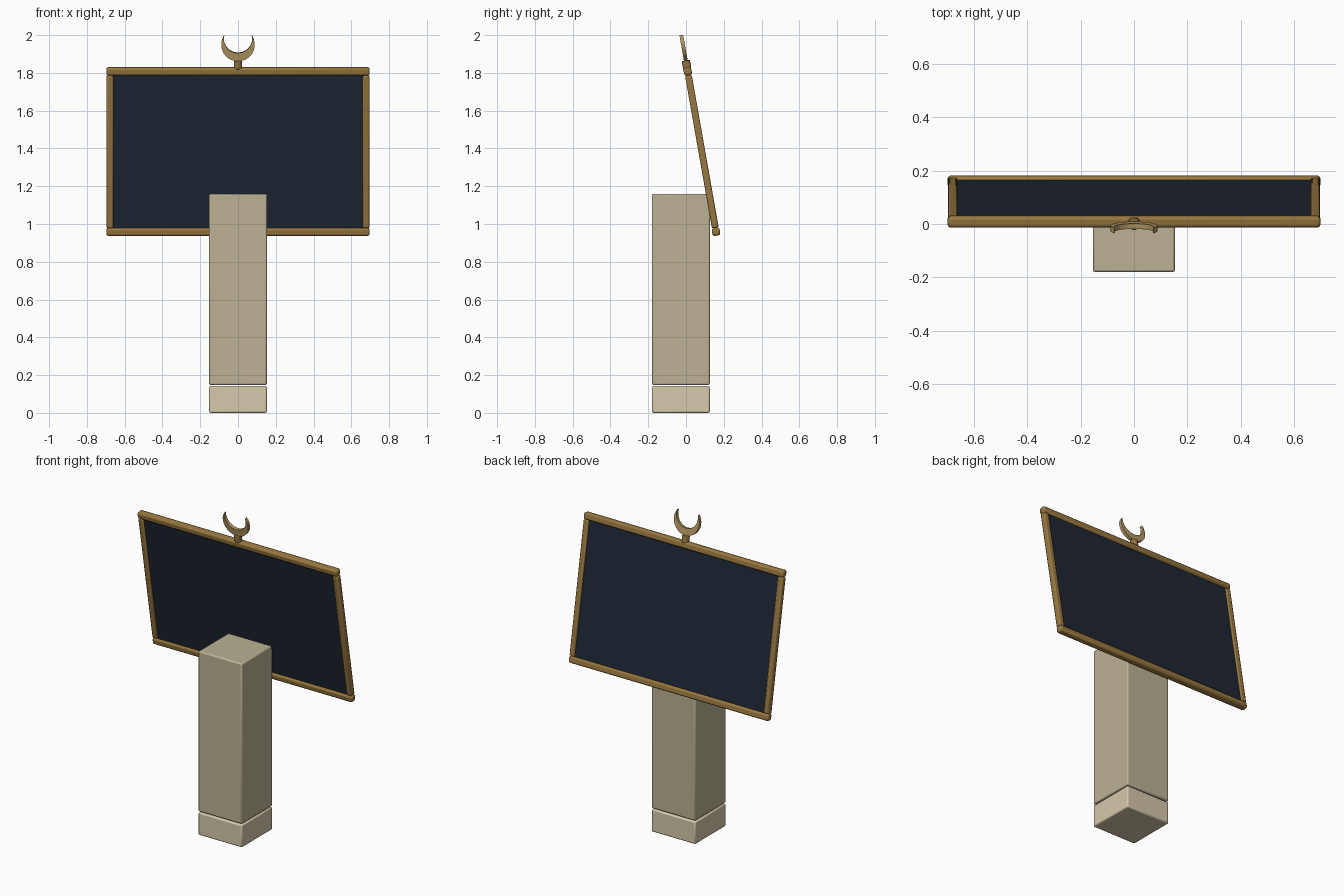
import bpy, bmesh, math
from mathutils import Matrix, Vector

if "Cube" in bpy.data.objects:
    bpy.data.objects.remove(bpy.data.objects["Cube"])


def material(name, rgb):
    m = bpy.data.materials.new(name)
    m.diffuse_color = (*[(c / 255) ** 2.2 for c in rgb], 1)
    m.use_nodes = True
    m.node_tree.nodes["Principled BSDF"].inputs["Base Color"].default_value = m.diffuse_color
    return m


STONE = material("stone", (186, 176, 147))
PALE = material("pale_stone", (212, 200, 170))
GOLD = material("wood_gold", (150, 118, 66))
BRASS = material("brass", (178, 150, 98))
DARK = material("dark_panel", (36, 43, 54))

# Tilted frame of the sign: origin on the top rail, leaning 10 degrees
TILT = Matrix.Translation((0, 0.009, 1.808)) @ Matrix.Rotation(math.radians(10), 4, 'X')


def finish(name, bm, mat, matrix, bevel, segments=2):
    bmesh.ops.recalc_face_normals(bm, faces=bm.faces)
    me = bpy.data.meshes.new(name)
    bm.to_mesh(me)
    bm.free()
    me.materials.append(mat)
    ob = bpy.data.objects.new(name, me)
    bpy.context.collection.objects.link(ob)
    ob.matrix_world = matrix
    if bevel:
        b = ob.modifiers.new("bevel", 'BEVEL')
        b.width, b.segments = bevel, segments
        b.limit_method = 'ANGLE'
    bpy.ops.object.select_all(action='DESELECT')
    ob.select_set(True)
    bpy.context.view_layer.objects.active = ob
    bpy.ops.object.shade_smooth_by_angle(angle=math.radians(35))
    return ob


def box(name, lo, hi, mat, bevel=0.0, matrix=Matrix()):
    lo, hi = Vector(lo), Vector(hi)
    bm = bmesh.new()
    bmesh.ops.create_cube(bm, size=1)
    for v in bm.verts:
        v.co = (lo + hi) / 2 + v.co * (hi - lo)
    return finish(name, bm, mat, matrix, bevel)


# Pedestal
box("base_block", (-0.153, -0.18, 0), (0.153, 0.126, 0.142), PALE, 0.008)
box("pillar", (-0.153, -0.18, 0.148), (0.153, 0.126, 1.16), STONE, 0.008)

# Sign panel and frame
H = 0.862
box("panel", (-0.675, -0.009, -H), (0.675, 0.009, 0), DARK, 0, TILT)
for name, z in (("top_rail", 0), ("bottom_rail", -H)):
    box(name, (-0.697, -0.021, z - 0.021), (0.697, 0.021, z + 0.021), GOLD, 0.011, TILT)
for name, s in (("left_stile", -1), ("right_stile", 1)):
    box(name, (s * 0.678 - 0.018, -0.018, -H + 0.021), (s * 0.678 + 0.018, 0.018, -0.021),
        GOLD, 0.008, TILT)

# Neck under the crescent
bm = bmesh.new()
bmesh.ops.create_cone(bm, cap_ends=True, segments=20, radius1=0.022, radius2=0.022, depth=0.045,
                      matrix=Matrix.Translation((0, 0, 0.036)))
finish("crescent_neck", bm, GOLD, TILT, 0.003)

# Crescent: outer arc about one centre, inner arc about a higher one
N, R, CZ = 32, 0.088, 0.144
r, cz = 0.075, 0.175
a_out = math.acos(-0.051 / R)
a_in = math.acos(-0.020 / r)
bm = bmesh.new()
rows = []
for i in range(N + 1):
    t = 2 * i / N - 1
    row = []
    for rad, c, a in ((R, CZ, a_out * t), (r, cz, a_in * t)):
        x, z = rad * math.sin(a), c - rad * math.cos(a)
        row += [bm.verts.new((x, y, z)) for y in (-0.01, 0.01)]
    rows.append([row[0], row[1], row[3], row[2]])
for p, q in zip(rows, rows[1:]):
    for k in range(4):
        bm.faces.new((p[k], p[(k + 1) % 4], q[(k + 1) % 4], q[k]))
bm.faces.new(rows[0])
bm.faces.new(rows[-1])
finish("crescent", bm, BRASS, TILT, 0)
